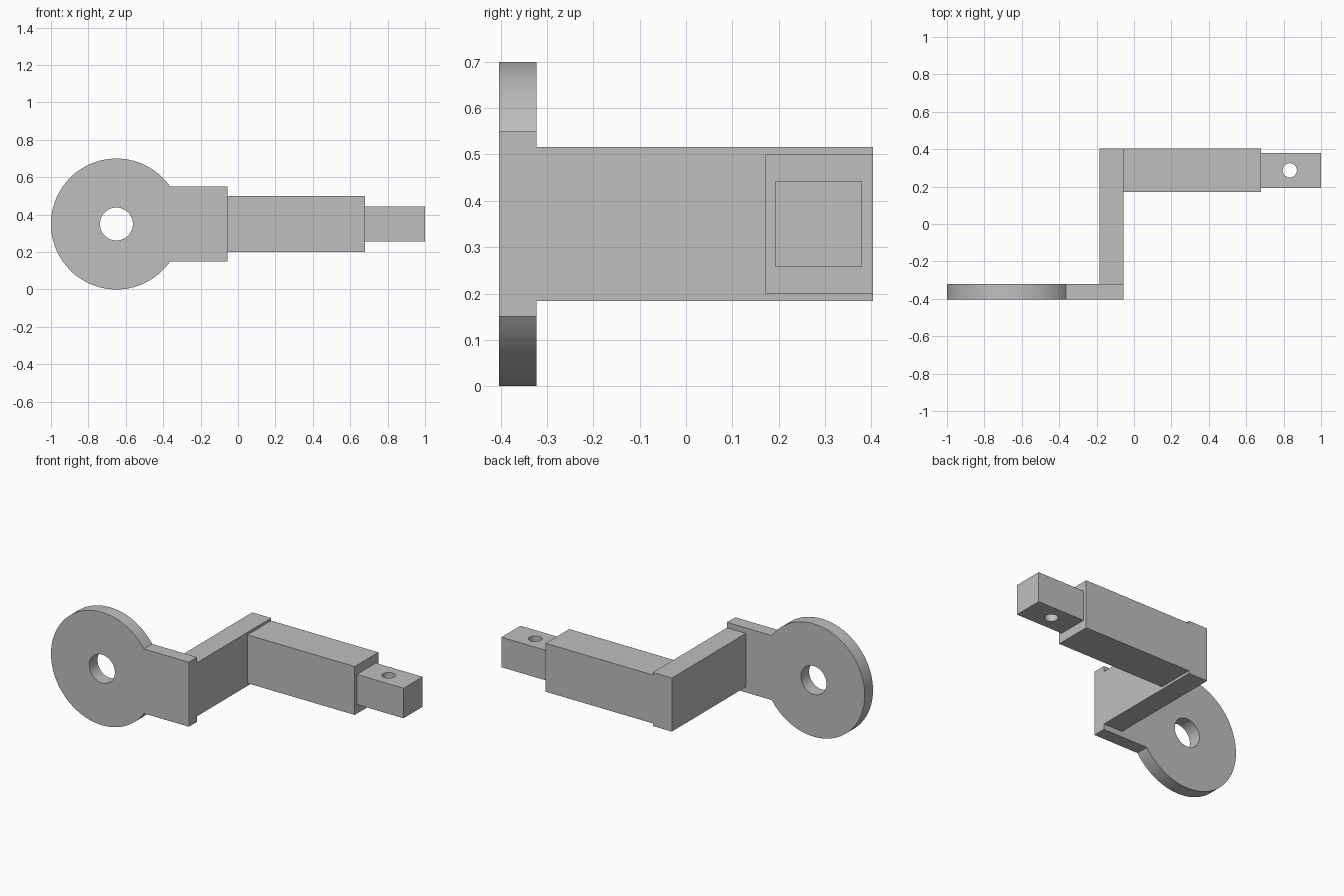
import bpy, bmesh, math
from mathutils import Matrix, Vector

if "Cube" in bpy.data.objects:
    bpy.data.objects.remove(bpy.data.objects["Cube"])

GREY = (0.52, 0.52, 0.52, 1)
metal = bpy.data.materials.new("grey_metal")
metal.use_nodes = True
metal.diffuse_color = GREY
metal.node_tree.nodes["Principled BSDF"].inputs["Base Color"].default_value = GREY

MID_Z = 0.35       # shared centre height
FRONT, BACK = -0.403, 0.403


def make_object(name, bm):
    bmesh.ops.recalc_face_normals(bm, faces=bm.faces)
    mesh = bpy.data.meshes.new(name)
    bm.to_mesh(mesh)
    bm.free()
    mesh.materials.append(metal)
    obj = bpy.data.objects.new(name, mesh)
    bpy.context.collection.objects.link(obj)
    return obj


def block(name, x, y, height):
    """Box between x and y limits, centred on the middle height."""
    bm = bmesh.new()
    size = Vector((x[1] - x[0], y[1] - y[0], height))
    centre = Vector((sum(x) / 2, sum(y) / 2, MID_Z))
    bmesh.ops.create_cube(bm, size=1, matrix=Matrix.Translation(centre) @ Matrix.Diagonal(size.to_4d()))
    return make_object(name, bm)


def drill(obj, centre, radius, axis):
    """Cut a round through hole along the given axis."""
    bm = bmesh.new()
    turn = Vector((0, 0, 1)).rotation_difference(Vector(axis)).to_matrix().to_4x4()
    bmesh.ops.create_cone(bm, cap_ends=True, segments=48, radius1=radius, radius2=radius,
                          depth=1, matrix=Matrix.Translation(centre) @ turn)
    cutter = make_object("hole_cutter", bm)
    cutter.hide_render = True
    mod = obj.modifiers.new("hole", "BOOLEAN")
    mod.operation, mod.solver, mod.object = "DIFFERENCE", "EXACT", cutter
    bpy.context.view_layer.objects.active = obj
    bpy.ops.object.modifier_apply(modifier=mod.name)
    bpy.data.objects.remove(cutter)


def smooth(obj):
    bpy.ops.object.select_all(action="DESELECT")
    obj.select_set(True)
    bpy.context.view_layer.objects.active = obj
    bpy.ops.object.shade_smooth_by_angle(angle=math.radians(30))


# Eye plate: round disc running into a straight neck
EYE_X, EYE_R, NECK_HALF, PLATE_BACK, NECK_END = -0.65, 0.35, 0.2, -0.322, -0.055
start = math.asin(NECK_HALF / EYE_R)
steps = 80
outline = [(NECK_END, MID_Z - NECK_HALF), (NECK_END, MID_Z + NECK_HALF)]
for i in range(steps + 1):
    a = start + (2 * math.pi - 2 * start) * i / steps
    outline.append((EYE_X + EYE_R * math.cos(a), MID_Z + EYE_R * math.sin(a)))
bm = bmesh.new()
face = bm.faces.new([bm.verts.new((x, FRONT, z)) for x, z in outline])
extruded = bmesh.ops.extrude_face_region(bm, geom=[face])
bmesh.ops.translate(bm, vec=(0, PLATE_BACK - FRONT, 0),
                    verts=[v for v in extruded["geom"] if isinstance(v, bmesh.types.BMVert)])
eye_plate = make_object("eye_plate", bm)
drill(eye_plate, Vector((EYE_X, FRONT, MID_Z)), 0.088, (0, 1, 0))
smooth(eye_plate)

# Cross web joining the plate to the arm
block("cross_web", (-0.185, NECK_END), (PLATE_BACK, BACK), 0.332)

# Square arm and its thinner drilled end
block("arm", (NECK_END, 0.68), (0.172, BACK), 0.3)
arm_tip = block("arm_tip", (0.68, 1.0), (0.193, 0.379), 0.186)
drill(arm_tip, Vector((0.833, 0.287, MID_Z)), 0.038, (0, 0, 1))
smooth(arm_tip)
